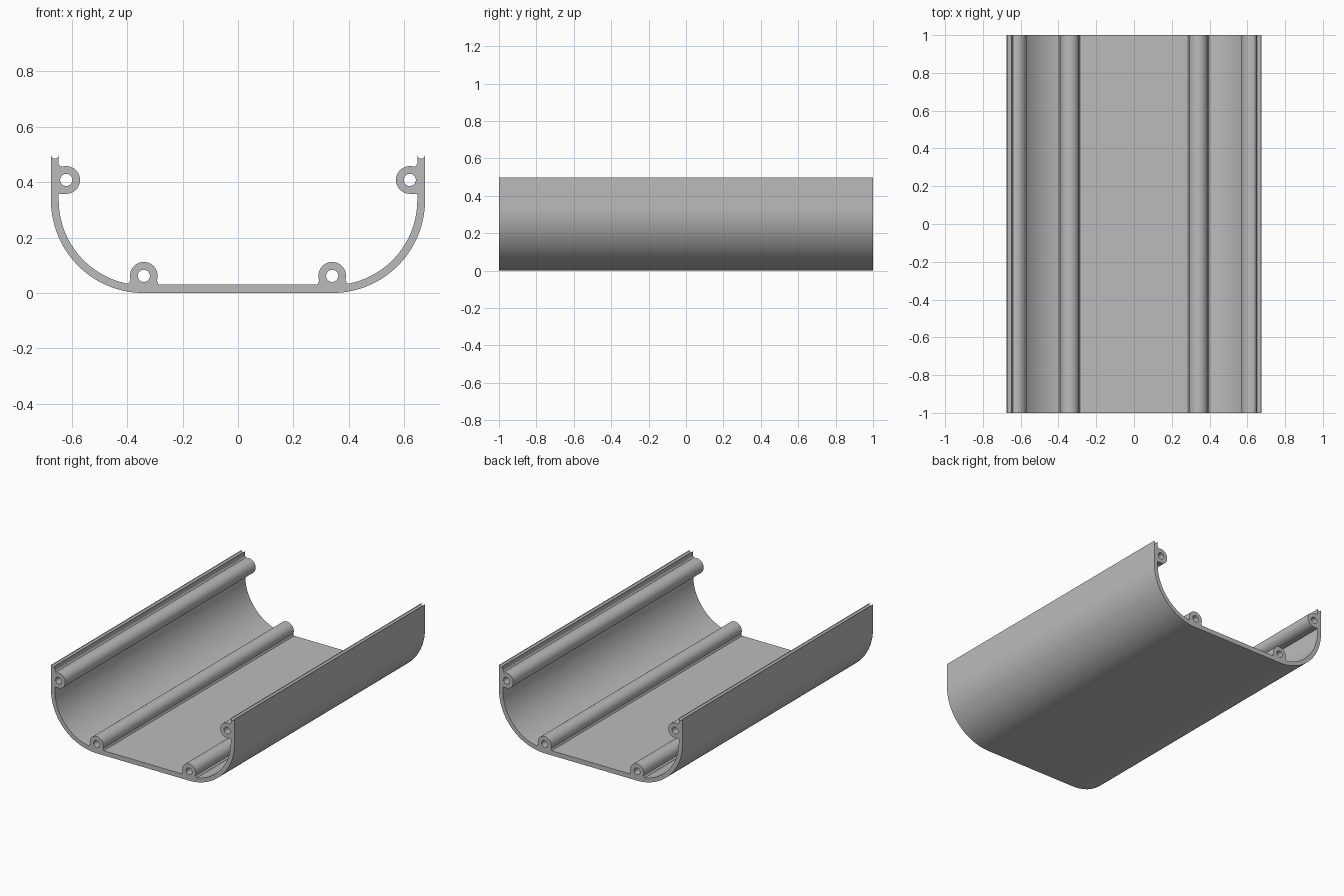
import bpy, bmesh
from math import cos, sin, radians

cube = bpy.data.objects.get("Cube")
if cube:
    bpy.data.objects.remove(cube, do_unlink=True)

LENGTH = 2.0
HALF_W, TOP = 0.675, 0.497
INNER_X, FLOOR = 0.647, 0.031
CORNER_R = 0.335
CORNER_X = HALF_W - CORNER_R
BOSS_R, HOLE_R = 0.05, 0.022
LOW_BOSS, HIGH_BOSS = (CORNER_X, 0.062), (0.62, 0.408)


def arc(center, r, start, end, n):
    """Points along an arc, angles in degrees."""
    angles = [radians(start + (end - start) * i / n) for i in range(n + 1)]
    return [(center[0] + r * cos(a), center[1] + r * sin(a)) for a in angles]


# Half of the cross-section, from the middle of the floor round to the underside
corner = (CORNER_X, CORNER_R)
half = [(0.287, FLOOR)]
half += arc(LOW_BOSS, BOSS_R, 200, -20, 32)                    # floor screw boss
half += [(0.393, 0.038)]
half += arc(corner, INNER_X - CORNER_X, -79.5, 0, 32)          # inner corner
half += [(INNER_X, HIGH_BOSS[1] - BOSS_R)]
half += arc(HIGH_BOSS, BOSS_R, 270, 75, 28)                    # wall screw boss
half += [(0.641, 0.457), (INNER_X, 0.466), (INNER_X, TOP)]
half += arc((0.661, TOP), 0.0125, 180, 360, 12)                # groove in the rim
half += [(HALF_W, TOP)]
half += arc(corner, CORNER_R, 0, -90, 36)                      # outer corner
outline = half + [(-x, z) for x, z in reversed(half)]

# Screw holes on both sides
loops = [outline]
for cx, cz in (LOW_BOSS, HIGH_BOSS):
    for side in (1, -1):
        loops.append(arc((side * cx, cz), HOLE_R, 0, 360, 24)[:-1])

# Fill the section and extrude it along the length
bm = bmesh.new()
for loop in loops:
    verts = [bm.verts.new((x, -LENGTH / 2, z)) for x, z in loop]
    for a, b in zip(verts, verts[1:] + verts[:1]):
        bm.edges.new((a, b))
bmesh.ops.triangle_fill(bm, edges=bm.edges[:], use_beauty=True)
result = bmesh.ops.extrude_face_region(bm, geom=bm.faces[:], use_keep_orig=True)
moved = [v for v in result["geom"] if isinstance(v, bmesh.types.BMVert)]
bmesh.ops.translate(bm, verts=moved, vec=(0, LENGTH, 0))
bmesh.ops.recalc_face_normals(bm, faces=bm.faces[:])

mesh = bpy.data.meshes.new("channel_housing")
bm.to_mesh(mesh)
bm.free()
housing = bpy.data.objects.new("channel_housing", mesh)
bpy.context.collection.objects.link(housing)

# Plain grey finish
grey = bpy.data.materials.new("plain_grey")
grey.use_nodes = True
color = (0.5, 0.5, 0.5, 1)
grey.diffuse_color = color
grey.node_tree.nodes["Principled BSDF"].inputs["Base Color"].default_value = color
mesh.materials.append(grey)

bpy.ops.object.select_all(action="DESELECT")
housing.select_set(True)
bpy.context.view_layer.objects.active = housing
bpy.ops.object.shade_smooth_by_angle(angle=radians(30))
